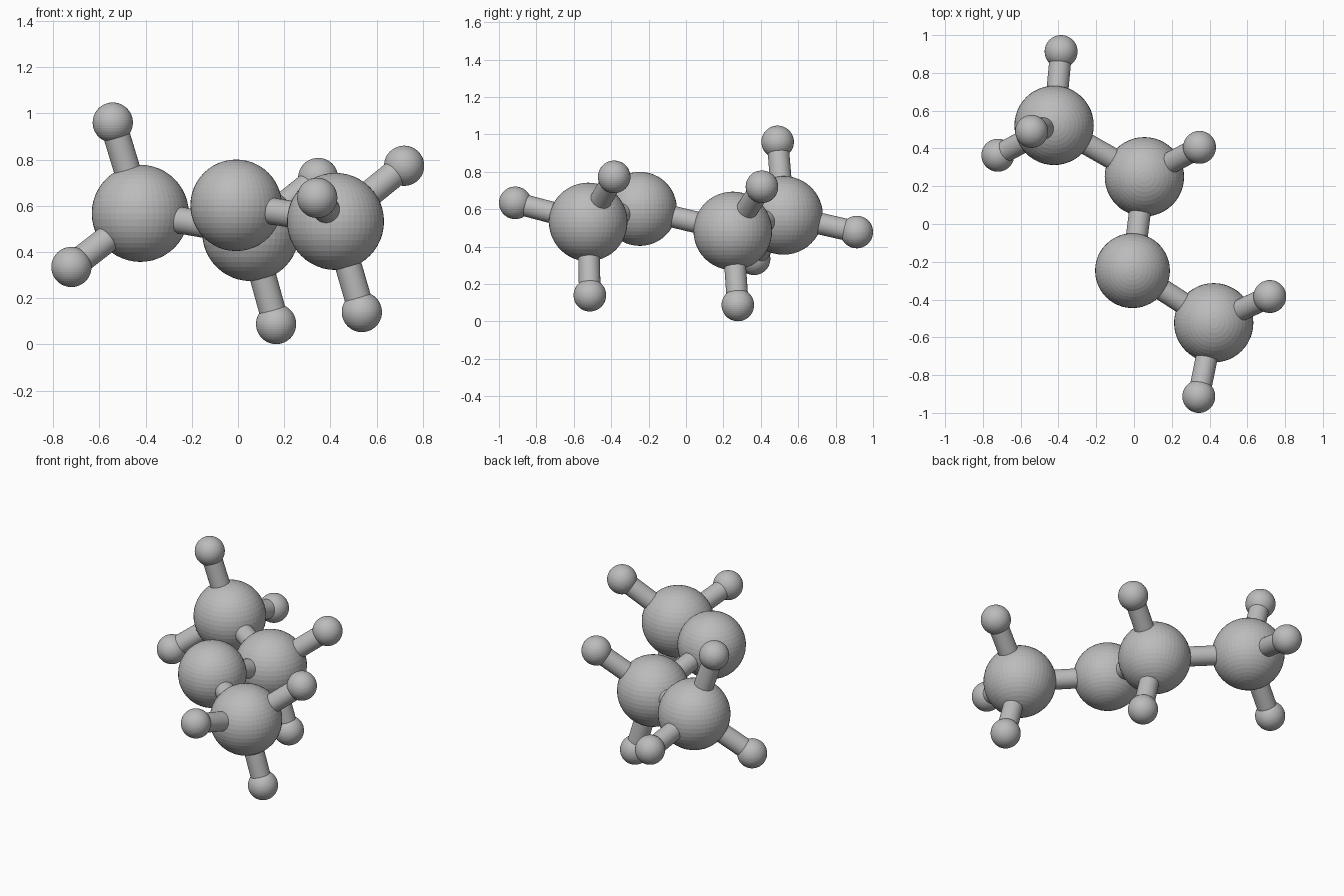
import bpy
from mathutils import Vector

cube = bpy.data.objects.get("Cube")
if cube:
    bpy.data.objects.remove(cube, do_unlink=True)

# Single matte grey for every part
grey = bpy.data.materials.new("mid_grey")
grey.use_nodes = True
grey.diffuse_color = (0.5, 0.5, 0.5, 1)
grey.node_tree.nodes["Principled BSDF"].inputs["Base Color"].default_value = grey.diffuse_color

CARBON, OXYGEN, HYDROGEN, BOND = 0.21, 0.198, 0.087, 0.058

# Ball name: (centre, radius)
balls = {
    "carbon_back": ((-0.423, 0.522, 0.567), CARBON),
    "carbon_middle": ((0.055, 0.25, 0.484), CARBON),
    "oxygen": ((-0.008, -0.247, 0.602), OXYGEN),
    "carbon_front": ((0.422, -0.523, 0.532), CARBON),
    "hydrogen_back_top": ((-0.542, 0.49, 0.96), HYDROGEN),
    "hydrogen_back_right": ((-0.721, 0.364, 0.335), HYDROGEN),
    "hydrogen_back_rear": ((-0.386, 0.913, 0.478), HYDROGEN),
    "hydrogen_middle_bottom": ((0.165, 0.277, 0.088), HYDROGEN),
    "hydrogen_middle_left": ((0.347, 0.406, 0.72), HYDROGEN),
    "hydrogen_front_left": ((0.719, -0.384, 0.773), HYDROGEN),
    "hydrogen_front_bottom": ((0.536, -0.514, 0.14), HYDROGEN),
    "hydrogen_front_tip": ((0.343, -0.913, 0.634), HYDROGEN),
}

# Which balls each heavy ball is joined to
links = {
    "carbon_back": ["carbon_middle", "hydrogen_back_top", "hydrogen_back_right", "hydrogen_back_rear"],
    "carbon_middle": ["oxygen", "hydrogen_middle_bottom", "hydrogen_middle_left"],
    "carbon_front": ["oxygen", "hydrogen_front_left", "hydrogen_front_bottom", "hydrogen_front_tip"],
}


def finish(name):
    obj = bpy.context.object
    obj.name = name
    obj.data.materials.append(grey)


def add_ball(name, centre, radius):
    bpy.ops.mesh.primitive_uv_sphere_add(segments=48, ring_count=24, radius=radius, location=centre)
    finish(name)


def add_bond(name, start, end):
    a, b = Vector(start), Vector(end)
    axis = b - a
    bpy.ops.mesh.primitive_cylinder_add(
        vertices=32, radius=BOND, depth=axis.length, location=(a + b) / 2,
        rotation=axis.to_track_quat("Z", "Y").to_euler())
    finish(name)
    bpy.ops.object.shade_smooth_by_angle()


# Balls
for name, (centre, radius) in balls.items():
    add_ball(name, centre, radius)

# Rods between ball centres
for hub, ends in links.items():
    for end in ends:
        add_bond(f"rod_{hub}_to_{end}", balls[hub][0], balls[end][0])
